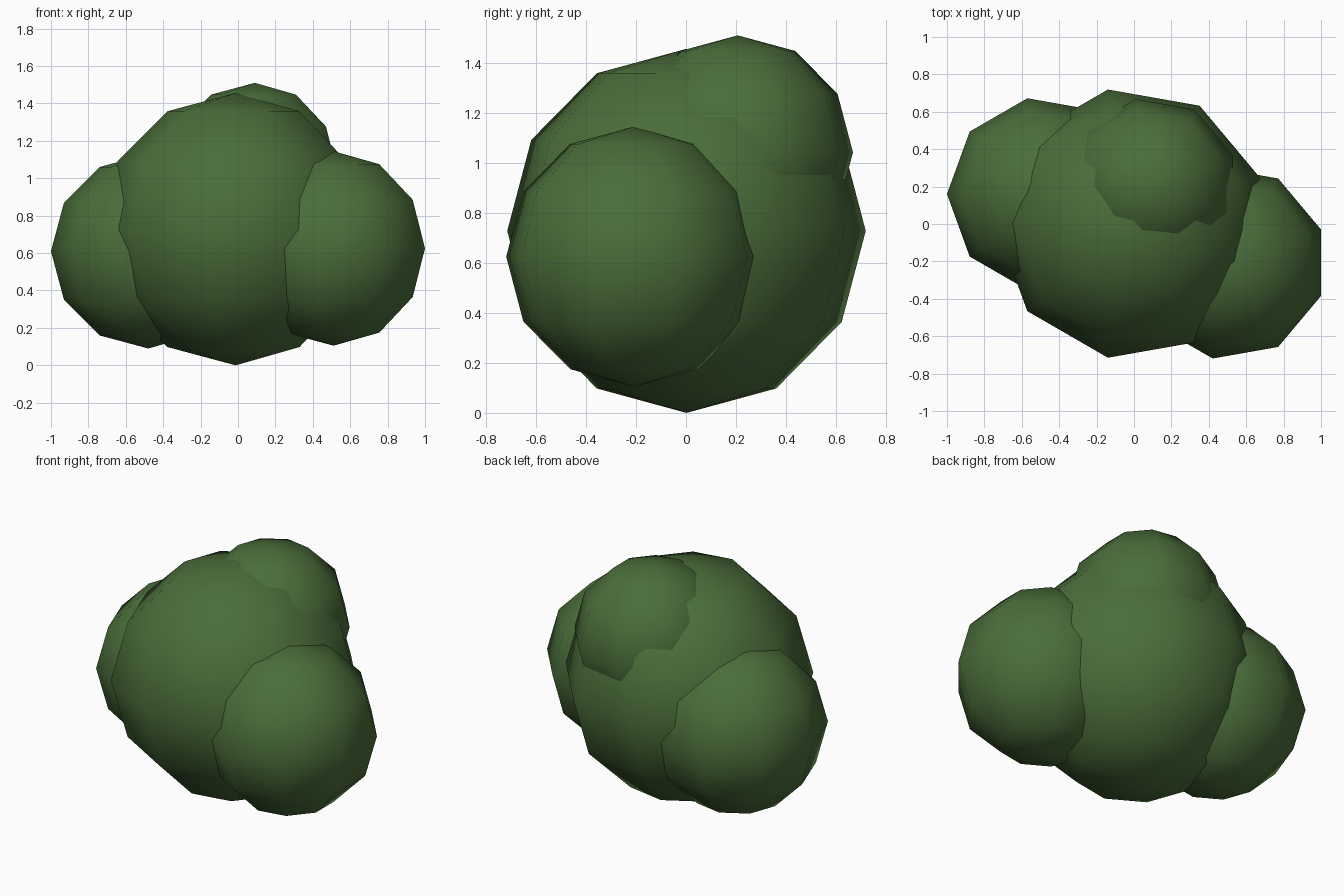
import bpy, bmesh, math
from mathutils import Matrix

if "Cube" in bpy.data.objects:
    bpy.data.objects.remove(bpy.data.objects["Cube"])

# Single leaf colour
leaf = bpy.data.materials.new("leaf green")
leaf.diffuse_color = (0.0685, 0.153, 0.0423, 1.0)
leaf.use_nodes = True
leaf.node_tree.nodes["Principled BSDF"].inputs["Base Color"].default_value = leaf.diffuse_color


def clump(name, centre, radius):
    """Smooth nine-sided, six-ring ball with one meridian facing -x."""
    bm = bmesh.new()
    bmesh.ops.create_uvsphere(bm, u_segments=9, v_segments=6, radius=radius)
    rim = next(v.co for v in bm.verts if abs(v.co.z) < radius * 0.01)
    turn = math.pi - math.atan2(rim.y, rim.x)
    bm.transform(Matrix.Translation(centre) @ Matrix.Rotation(turn, 4, 'Z'))
    for f in bm.faces:
        f.smooth = True
    mesh = bpy.data.meshes.new(name)
    bm.to_mesh(mesh)
    bm.free()
    mesh.materials.append(leaf)
    bpy.context.collection.objects.link(bpy.data.objects.new(name, mesh))


# Bush: a large middle ball with three smaller ones pushed into it
clump("main_foliage", (-0.013, 0.002, 0.728), 0.728)
clump("right_foliage", (0.511, -0.207, 0.625), 0.52)
clump("left_foliage", (-0.48, 0.16, 0.61), 0.52)
clump("top_foliage", (0.09, 0.207, 1.042), 0.468)
